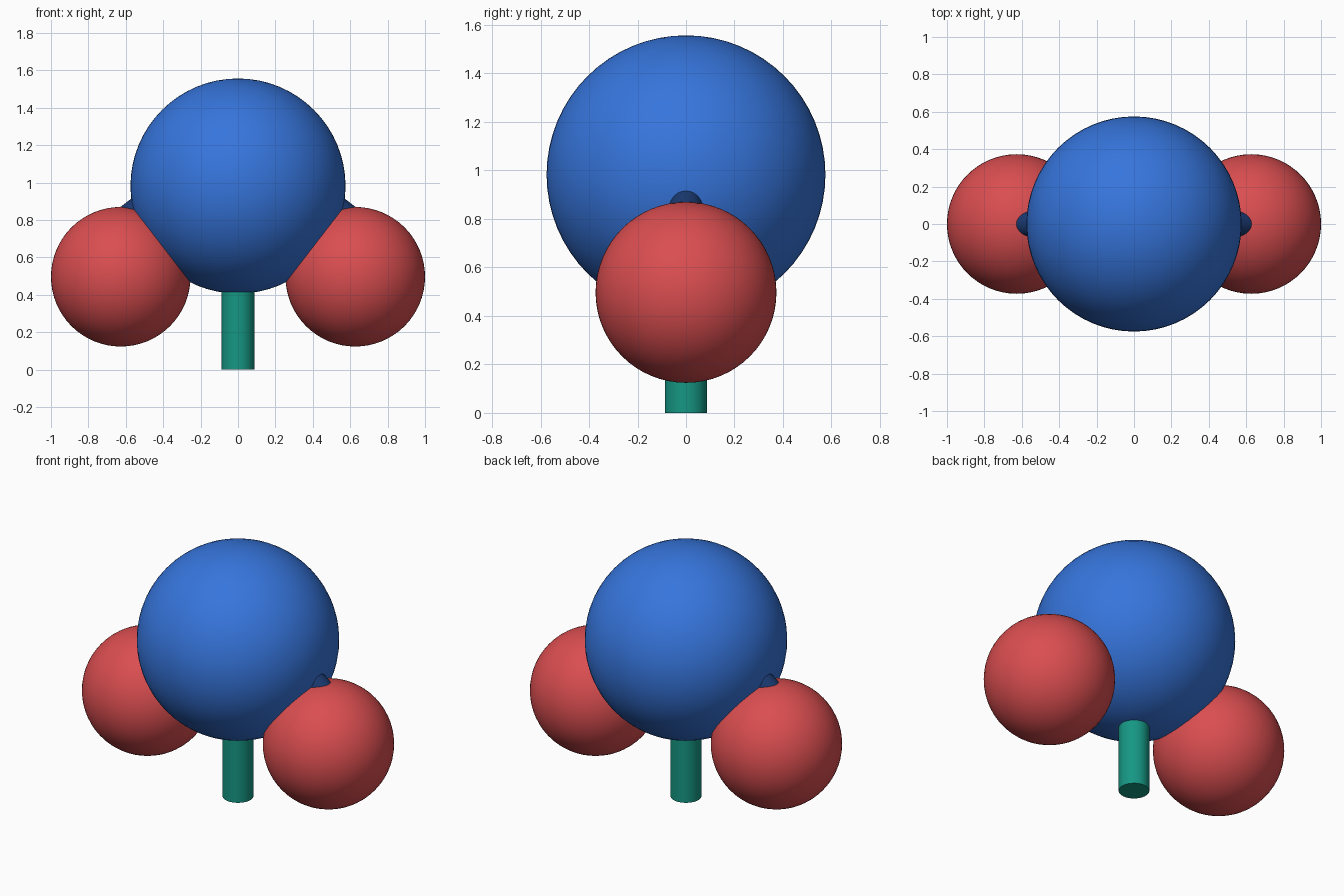
import bpy
from mathutils import Vector

if "Cube" in bpy.data.objects:
    bpy.data.objects.remove(bpy.data.objects["Cube"])


def material(name, rgb):
    m = bpy.data.materials.new(name)
    m.diffuse_color = (*rgb, 1)
    m.use_nodes = True
    m.node_tree.nodes["Principled BSDF"].inputs["Base Color"].default_value = m.diffuse_color
    return m


BLUE = material("blue", (0.037, 0.178, 0.716))
NAVY = material("navy", (0.01, 0.04, 0.16))
RED = material("red", (0.70, 0.075, 0.08))
TEAL = material("teal", (0.008, 0.31, 0.23))


def finish(name, mat):
    ob = bpy.context.object
    ob.name = name
    ob.data.materials.append(mat)
    bpy.ops.object.shade_smooth_by_angle()
    return ob


def ball(name, centre, radius, mat):
    bpy.ops.mesh.primitive_uv_sphere_add(segments=64, ring_count=32, radius=radius, location=centre)
    return finish(name, mat)


def rod(name, start, end, radius, mat):
    a, b = Vector(start), Vector(end)
    bpy.ops.mesh.primitive_cylinder_add(
        vertices=48, radius=radius, depth=(b - a).length, location=(a + b) / 2,
        rotation=(b - a).to_track_quat('Z', 'Y').to_euler())
    return finish(name, mat)


# Large central ball on its post
core = Vector((0, 0, 0.982))
ball("central_ball", core, 0.575, BLUE)
rod("post", (0, 0, 0), (0, 0, 0.7), 0.087, TEAL)

# Side balls with the short connecting rods that show above each joint
for side, s in (("left", -1), ("right", 1)):
    centre = Vector((s * 0.627, 0, 0.497))
    ball(side + "_ball", centre, 0.373, RED)
    along = (centre - core).normalized()
    across = Vector((-along.z * s, 0, along.x * s))
    base = core + across * 0.226
    rod(side + "_connector", base + along * 0.3, base + along * 0.7, 0.07, NAVY)
